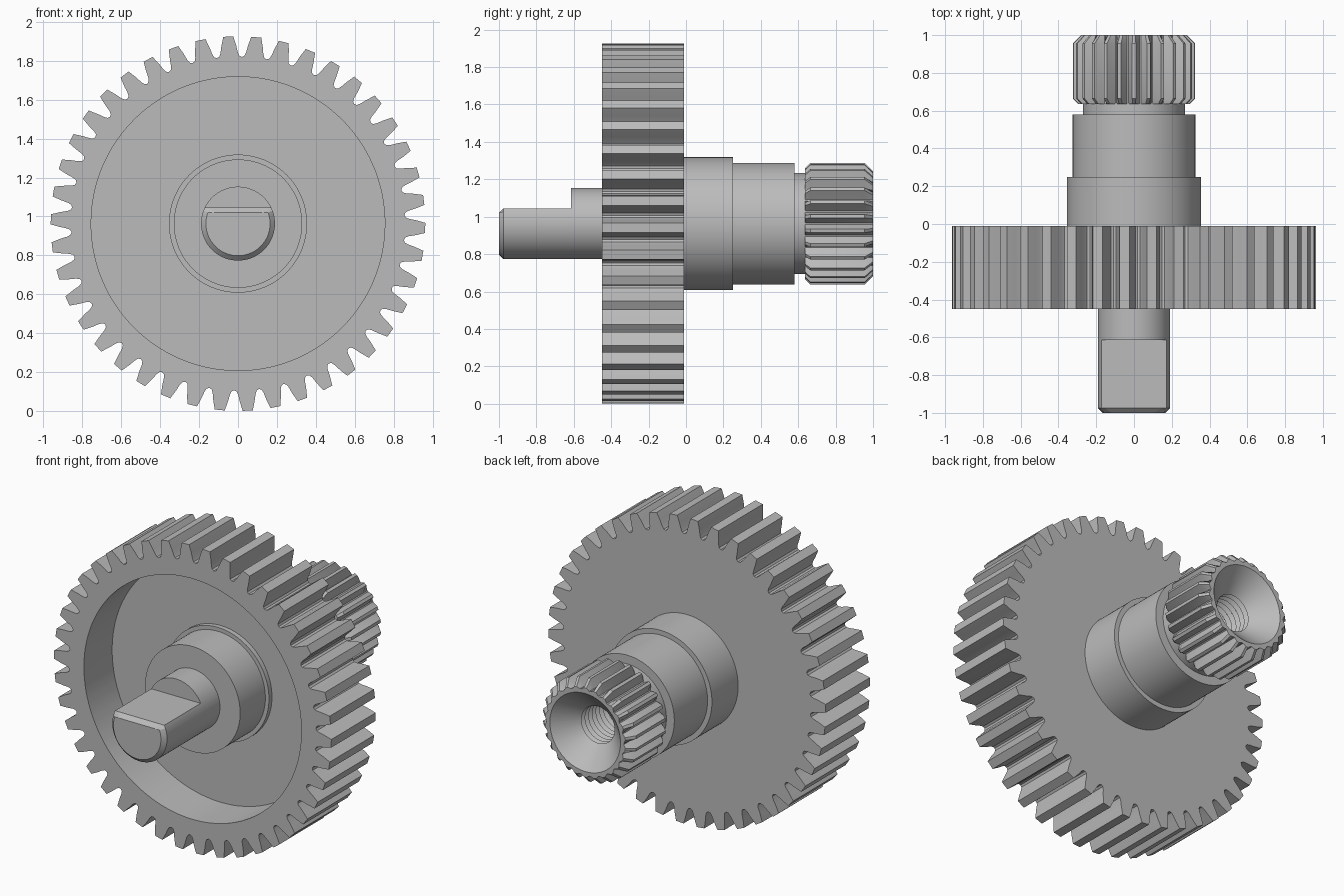
import bpy, bmesh
from math import sin, cos, tau, pi, asin, radians

AXIS_Z = 0.963

if "Cube" in bpy.data.objects:
    bpy.data.objects.remove(bpy.data.objects["Cube"])

steel = bpy.data.materials.new("grey_steel")
steel.use_nodes = True
colour = (0.5, 0.5, 0.5, 1)
steel.diffuse_color = colour
steel.node_tree.nodes["Principled BSDF"].inputs["Base Color"].default_value = colour


def loft(name, angles, rings):
    """Skin rings around the y axis; each ring is (y, radius or list of radii)."""
    bm = bmesh.new()
    rows = []
    for y, radii in rings:
        if not isinstance(radii, list):
            radii = [radii] * len(angles)
        rows.append([bm.verts.new((r * cos(a), y, AXIS_Z + r * sin(a)))
                     for a, r in zip(angles, radii)])
    n = len(angles)
    for low, high in zip(rows, rows[1:]):
        for i in range(n):
            j = (i + 1) % n
            bm.faces.new((low[i], low[j], high[j], high[i]))
    bmesh.ops.remove_doubles(bm, verts=bm.verts, dist=1e-5)
    bmesh.ops.recalc_face_normals(bm, faces=bm.faces)
    mesh = bpy.data.meshes.new(name)
    bm.to_mesh(mesh)
    bm.free()
    mesh.materials.append(steel)
    obj = bpy.data.objects.new(name, mesh)
    bpy.context.collection.objects.link(obj)
    bpy.ops.object.select_all(action="DESELECT")
    obj.select_set(True)
    bpy.context.view_layer.objects.active = obj
    bpy.ops.object.shade_smooth_by_angle(angle=radians(30))
    return obj


def circle(n):
    return [tau * i / n for i in range(n)]


def toothed(count, half_tooth, phase):
    """Angles and radii of a toothed outline from half a tooth, root to tip."""
    tooth = half_tooth + [(-f, r) for f, r in reversed(half_tooth) if f > -0.5]
    angles = [phase + tau * (i + f) / count for i in range(count) for f, r in tooth]
    return angles, [r for f, r in tooth] * count


# Large gear with a recessed front
angles, teeth = toothed(42, [(-0.5, 0.857), (-0.4, 0.863), (-0.34, 0.88),
                             (-0.28, 0.915), (-0.18, 0.963)], radians(84.4))
loft("large_gear", angles, [(-0.01, 0.3), (-0.01, teeth), (-0.45, teeth),
                            (-0.45, 0.755), (-0.17, 0.755), (-0.17, 0.3), (-0.01, 0.3)])

# Stepped hub running through the gear
loft("hub", circle(96), [(-0.45, 0), (-0.45, 0.33), (-0.2, 0.33), (-0.2, 0.355),
                         (0.25, 0.355), (0.25, 0.325), (0.58, 0.325), (0.58, 0.27),
                         (0.64, 0.27), (0.64, 0.2)])

# Front shaft with a flat on top and a chamfered tip
R, FLAT, TIP_R, TIP_FLAT = 0.19, 0.082, 0.165, 0.057
corners = [asin(FLAT / R), asin(TIP_FLAT / TIP_R)]
angles = sorted(circle(72) + corners + [pi - c for c in corners])


def flatted(r, height):
    return [min(r, height / sin(a)) if sin(a) > 0.01 else r for a in angles]


loft("flatted_shaft", angles, [(-0.44, 0), (-0.44, R), (-0.615, R),
                               (-0.615, flatted(R, FLAT)), (-0.975, flatted(R, FLAT)),
                               (-1, flatted(TIP_R, TIP_FLAT)), (-1, 0)])

# Splined end with chamfers, countersink and threaded hole
angles, spline = toothed(26, [(-0.44, 0.268), (-0.12, 0.325)], radians(90))


def capped(limit):
    return [min(limit, r) for r in spline]


thread = [(0.89 - 0.018 * i, 0.115 if i % 2 else 0.135) for i in range(25)]
loft("splined_end", angles, [(0.635, 0.2), (0.635, capped(0.295)), (0.665, spline),
                             (0.955, spline), (1, capped(0.28)), (1, 0.245)]
     + thread + [(thread[-1][0], 0)])
